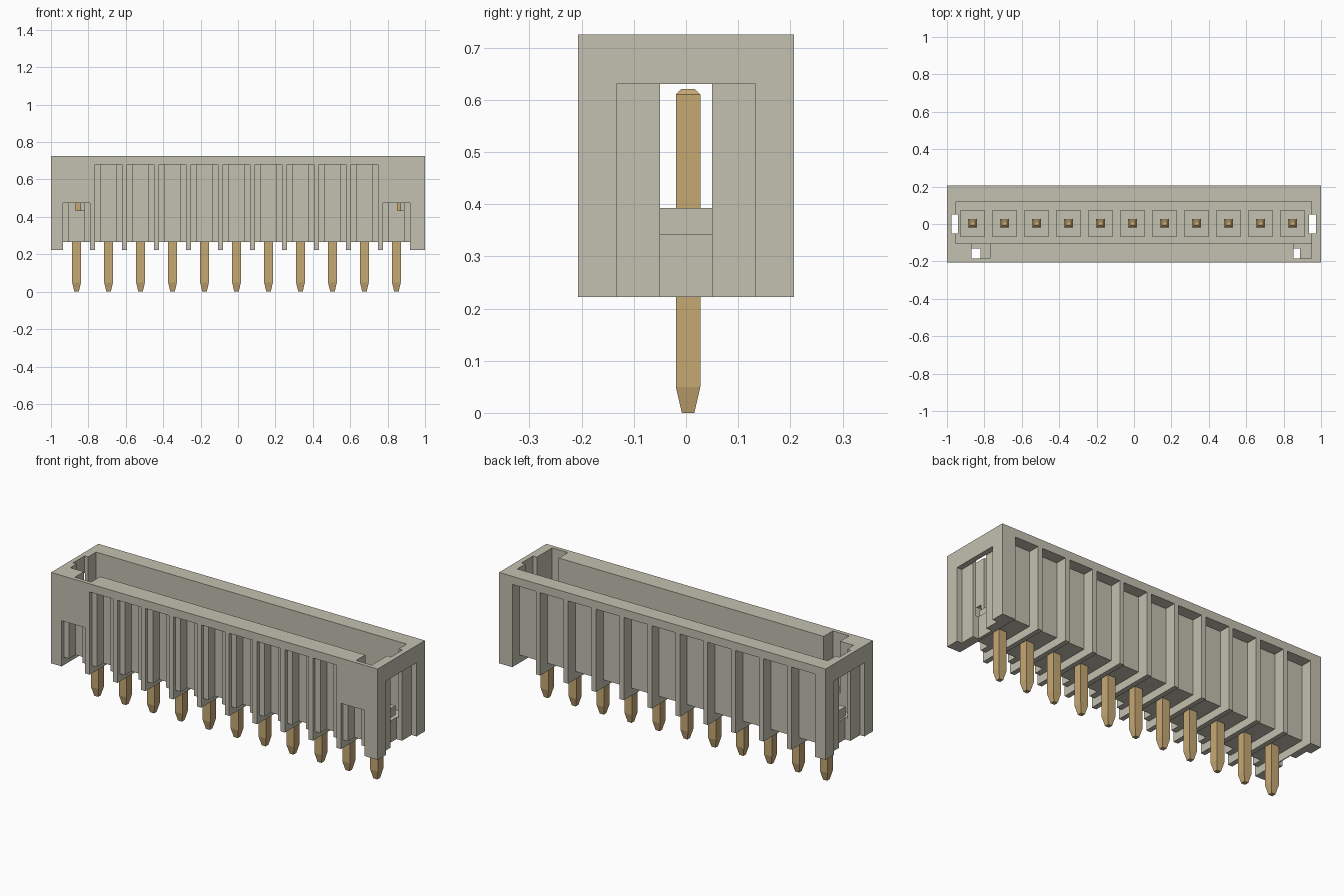
import bpy, bmesh

if "Cube" in bpy.data.objects:
    bpy.data.objects.remove(bpy.data.objects["Cube"])


def material(name, rgb):
    m = bpy.data.materials.new(name)
    m.use_nodes = True
    m.diffuse_color = (*rgb, 1)
    bsdf = next(n for n in m.node_tree.nodes if n.type == 'BSDF_PRINCIPLED')
    bsdf.inputs["Base Color"].default_value = (*rgb, 1)
    return m


housing_grey = material("housing grey", (0.545, 0.533, 0.434))
pin_gold = material("pin gold", (0.565, 0.392, 0.175))

PITCH = 0.171
PINS = [-0.008 + PITCH * (i - 5) for i in range(11)]
PIN_Y = 0.004


def add_box(bm, x0, x1, y0, y1, z0, z1):
    verts = bmesh.ops.create_cube(bm, size=1)["verts"]
    for v in verts:
        v.co = ((x0 + x1) / 2 + v.co.x * (x1 - x0),
                (y0 + y1) / 2 + v.co.y * (y1 - y0),
                (z0 + z1) / 2 + v.co.z * (z1 - z0))


def make_object(name, bm, mat):
    bmesh.ops.recalc_face_normals(bm, faces=bm.faces)
    mesh = bpy.data.meshes.new(name)
    bm.to_mesh(mesh)
    bm.free()
    mesh.materials.append(mat)
    ob = bpy.data.objects.new(name, mesh)
    bpy.context.scene.collection.objects.link(ob)
    return ob


def boxes(name, sizes, mat=housing_grey):
    bm = bmesh.new()
    for s in sizes:
        add_box(bm, *s)
    return make_object(name, bm, mat)


# Outer block, then sets of non-overlapping cuts
housing = boxes("housing", [(-1, 1, -0.207, 0.207, 0.222, 0.725)])
HALF = 0.072
cuts = {
    # open top socket
    "socket_cut": [(-0.953, 0.949, -0.105, 0.12, 0.343, 0.8)],
    # vertical grooves in the end walls
    "groove_cut": [(-0.975, -0.94, -0.05, 0.05, 0.1, 0.8),
                   (0.936, 0.972, -0.05, 0.05, 0.1, 0.8)],
    # keying notches in the front wall
    "notch_cut": [(-0.87, -0.77, -0.185, -0.09, 0.435, 0.8),
                  (0.853, 0.949, -0.185, -0.09, 0.435, 0.8)],
    # channels under the floor, one around each pin
    "channel_cut": [(x - HALF, x + HALF, -0.3, 0.3, 0.1, 0.265) for x in PINS],
    # back slots
    "back_slot_cut": [(x - HALF, x + HALF, 0.143, 0.3, 0.2, 0.68) for x in PINS],
    # stepped front slots, shorter at both ends
    "front_slot_cut": [(x - HALF, x + HALF, -0.3, -0.187, 0.2,
                        0.475 if i in (0, 10) else 0.68) for i, x in enumerate(PINS)],
    "front_slit_cut": [(x - 0.041, x + 0.041, -0.3, -0.13, 0.2,
                        0.475 if i in (0, 10) else 0.68) for i, x in enumerate(PINS)],
    # wide recesses on the outside of the end walls
    "end_recess_cut": [(-1.1, -0.973, -0.133, 0.133, 0.1, 0.63),
                       (0.97, 1.1, -0.133, 0.133, 0.1, 0.63)],
}
for name, sizes in cuts.items():
    cutter = boxes(name, sizes)
    cutter.hide_render = True
    mod = housing.modifiers.new(name, 'BOOLEAN')
    mod.operation = 'DIFFERENCE'
    mod.solver = 'EXACT'
    mod.object = cutter

# Bake the cuts and remove the cutters
bpy.context.view_layer.update()
deps = bpy.context.evaluated_depsgraph_get()
baked = bpy.data.meshes.new_from_object(housing.evaluated_get(deps))
housing.modifiers.clear()
housing.data = baked
for name in cuts:
    bpy.data.objects.remove(bpy.data.objects[name])

# Raised square pads on the socket floor
boxes("floor_pads", [(x - 0.067, x + 0.067, -0.067, 0.071, 0.335, 0.393) for x in PINS])

# Square pins with tapered tips
PROFILE = [(0.0, 0.012), (0.05, 0.0235), (0.61, 0.0235), (0.621, 0.013)]
for i, x in enumerate(PINS):
    bm = bmesh.new()
    rings = [[bm.verts.new((x + sx * r, PIN_Y + sy * r, z))
              for sx, sy in ((-1, -1), (1, -1), (1, 1), (-1, 1))] for z, r in PROFILE]
    for a, b in zip(rings, rings[1:]):
        for k in range(4):
            j = (k + 1) % 4
            bm.faces.new((a[k], a[j], b[j], b[k]))
    bm.faces.new(rings[0][::-1])
    bm.faces.new(rings[-1])
    make_object(f"pin_{i + 1}", bm, pin_gold)
